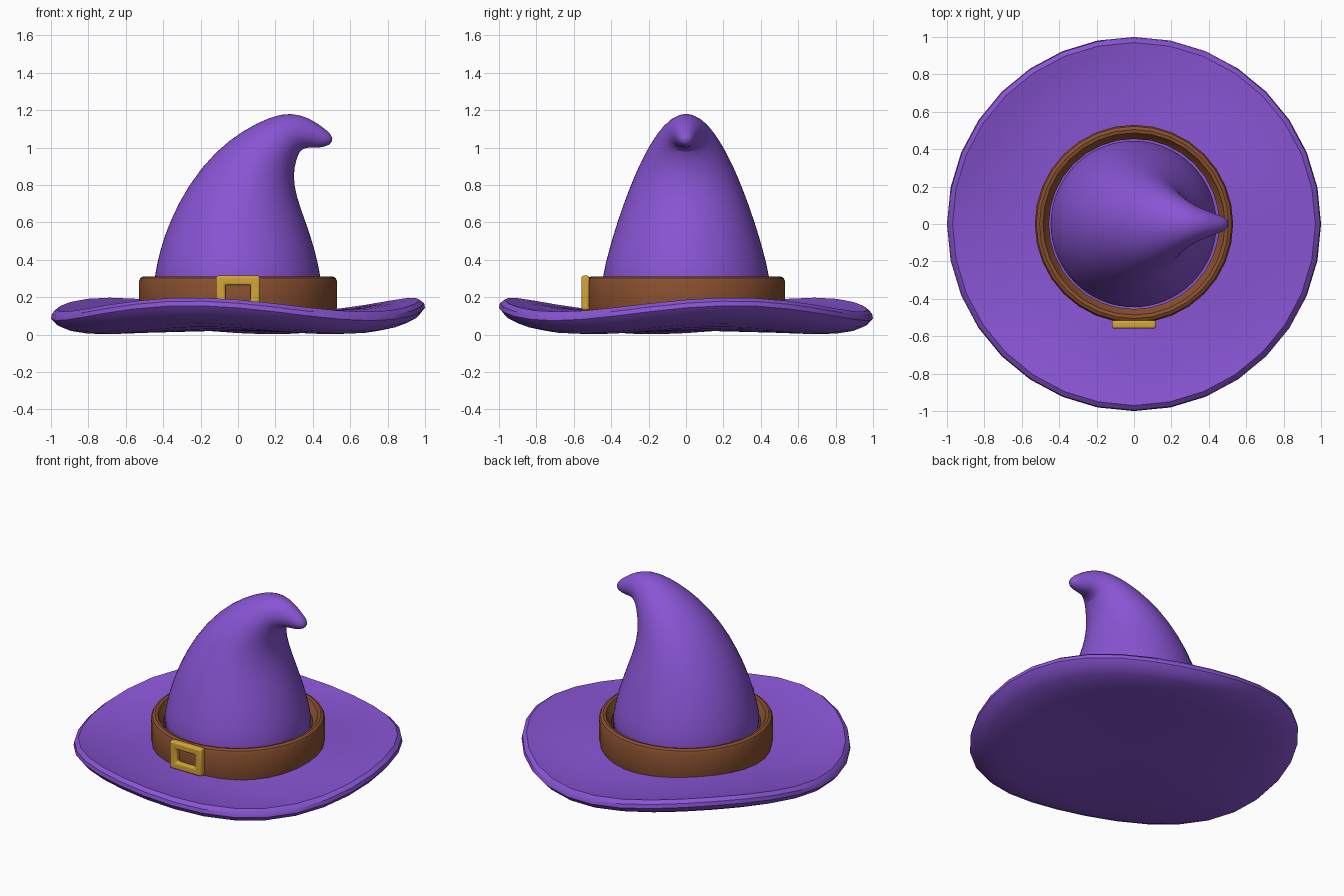
import bpy, bmesh
from math import sin, cos, pi, radians

cube = bpy.data.objects.get("Cube")
if cube:
    bpy.data.objects.remove(cube, do_unlink=True)

SEGMENTS = 32
ANGLES = [2 * pi * i / SEGMENTS for i in range(SEGMENTS)]


def material(name, rgb, roughness=0.7):
    mat = bpy.data.materials.new(name)
    mat.use_nodes = True
    mat.diffuse_color = (*rgb, 1)
    bsdf = next(n for n in mat.node_tree.nodes if n.type == 'BSDF_PRINCIPLED')
    bsdf.inputs["Base Color"].default_value = (*rgb, 1)
    bsdf.inputs["Roughness"].default_value = roughness
    return mat


purple = material("purple felt", (0.25, 0.09, 0.66))
brown = material("brown leather", (0.25, 0.08, 0.028))
gold = material("gold metal", (0.66, 0.38, 0.04))


def finish(bm, name, mat, bevel=0, subdivide=0):
    """Turn a bmesh into a smooth shaded object."""
    bmesh.ops.recalc_face_normals(bm, faces=bm.faces)
    mesh = bpy.data.meshes.new(name)
    bm.to_mesh(mesh)
    bm.free()
    mesh.materials.append(mat)
    obj = bpy.data.objects.new(name, mesh)
    bpy.context.collection.objects.link(obj)
    if bevel:
        mod = obj.modifiers.new("rounded edges", 'BEVEL')
        mod.width, mod.segments = bevel, 3
    if subdivide:
        mod = obj.modifiers.new("smooth surface", 'SUBSURF')
        mod.levels = mod.render_levels = subdivide
    bpy.ops.object.select_all(action='DESELECT')
    obj.select_set(True)
    bpy.context.view_layer.objects.active = obj
    bpy.ops.object.shade_smooth_by_angle(angle=radians(38))
    return obj


def loft(rings, loop=False):
    """Skin a list of point rings; loop joins the last ring to the first."""
    bm = bmesh.new()
    rows = [[bm.verts.new(p) for p in ring] for ring in rings]
    pairs = list(zip(rows, rows[1:])) + ([(rows[-1], rows[0])] if loop else [])
    for a, b in pairs:
        for i in range(len(a)):
            j = (i + 1) % len(a)
            bm.faces.new((a[i], a[j], b[j], b[i]))
    if not loop:
        bm.faces.new(rows[0])
        bm.faces.new(rows[-1])
    return bm


# Brim: a dished disc whose edge rises and falls in three waves
def brim_ring(r, z):
    return [(r * cos(a), r * sin(a), z + 0.04 * r * r * sin(3 * a + pi / 4))
            for a in ANGLES]


brim_profile = [(0.15, 0.02), (0.5, 0.02), (0.7, 0.022), (0.82, 0.032),
                (0.91, 0.052), (0.97, 0.08), (1.0, 0.115), (0.995, 0.14),
                (0.97, 0.16), (0.92, 0.15), (0.84, 0.137), (0.72, 0.125),
                (0.58, 0.12), (0.4, 0.12)]
finish(loft([brim_ring(r, z) for r, z in brim_profile]), "brim", purple)

# Crown: tilted rings as (outer x, outer z, inner x, inner z, half depth)
crown_rings = [
    (-0.47, 0.13, 0.47, 0.13, 0.47),
    (-0.45, 0.31, 0.445, 0.31, 0.45),
    (-0.42, 0.45, 0.415, 0.45, 0.415),
    (-0.37, 0.6, 0.365, 0.6, 0.37),
    (-0.27, 0.8, 0.312, 0.74, 0.31),
    (-0.12, 0.985, 0.295, 0.85, 0.245),
    (0.03, 1.095, 0.31, 0.93, 0.19),
    (0.17, 1.165, 0.33, 0.985, 0.14),
    (0.285, 1.19, 0.365, 1.0, 0.097),
    (0.385, 1.157, 0.405, 1.0, 0.07),
    (0.455, 1.108, 0.44, 1.0, 0.05),
    (0.495, 1.075, 0.475, 1.008, 0.037),
    (0.508, 1.045, 0.497, 1.022, 0.015)]


def crown_ring(x0, z0, x1, z1, depth):
    cx, cz, hx, hz = (x0 + x1) / 2, (z0 + z1) / 2, (x1 - x0) / 2, (z1 - z0) / 2
    return [(cx + hx * cos(a), depth * sin(a), cz + hz * cos(a)) for a in ANGLES]


finish(loft([crown_ring(*r) for r in crown_rings]), "crown", purple, subdivide=1)

# Band: a leather ring standing slightly clear of the crown
band_profile = [(0.52, 0.1), (0.53, 0.15), (0.53, 0.285), (0.522, 0.303),
                (0.505, 0.312), (0.487, 0.308), (0.475, 0.285), (0.455, 0.26),
                (0.455, 0.1)]
finish(loft([[(r * cos(a), r * sin(a), z) for a in ANGLES]
             for r, z in band_profile], loop=True), "hat_band", brown)


# Buckle: a rectangular frame with rounded edges on the front of the band
def rectangle(half_width, low, high, y):
    return [(-half_width, y, low), (half_width, y, low),
            (half_width, y, high), (-half_width, y, high)]


FRONT, BACK = -0.56, -0.515
outer, inner = (0.118, 0.13, 0.315), (0.068, 0.178, 0.265)
finish(loft([rectangle(*outer, FRONT), rectangle(*outer, BACK),
             rectangle(*inner, BACK), rectangle(*inner, FRONT)], loop=True),
       "buckle", gold, bevel=0.013)
